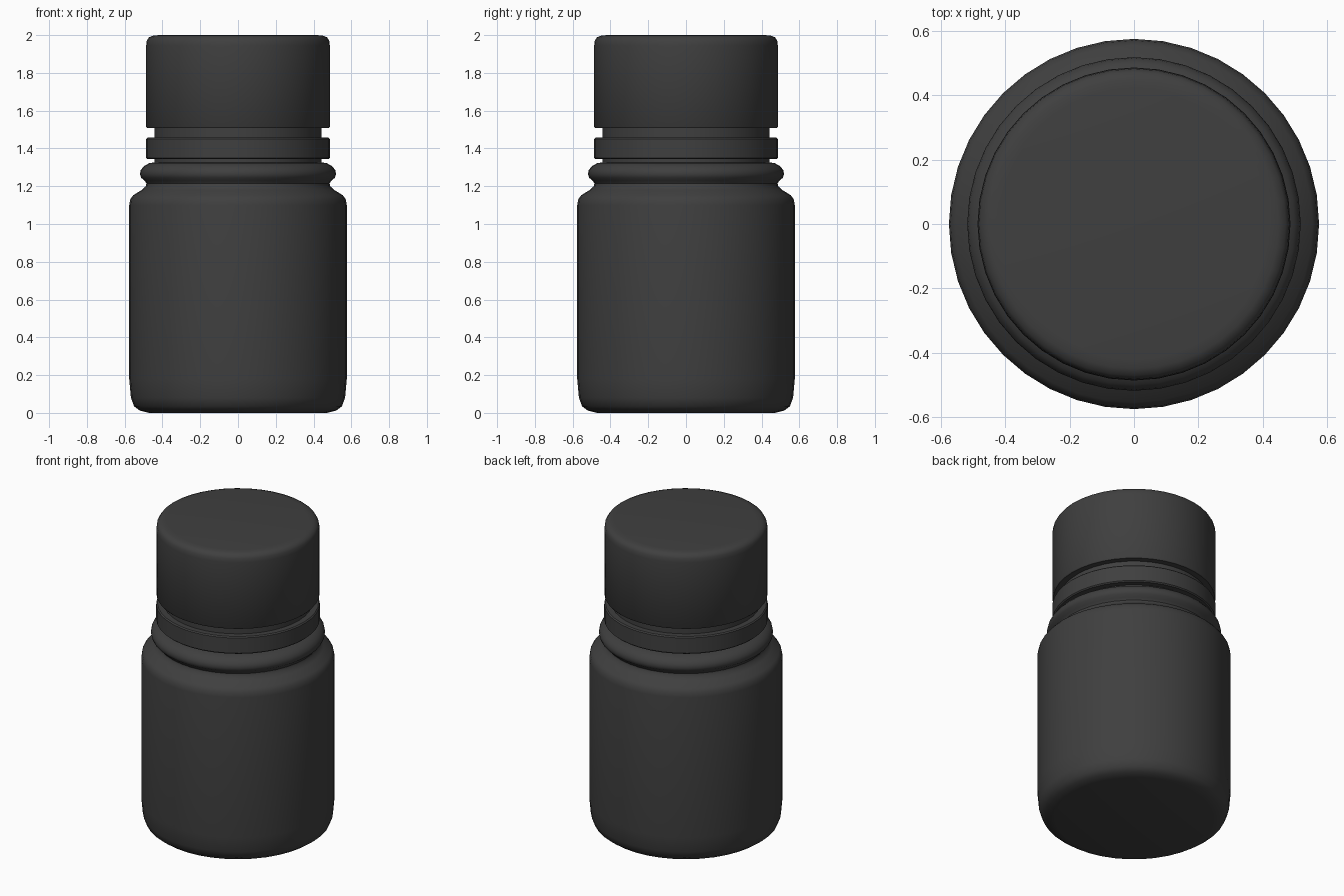
import bpy, bmesh, math

cube = bpy.data.objects.get("Cube")
if cube:
    bpy.data.objects.remove(cube, do_unlink=True)

SIDES = 40

plastic = bpy.data.materials.new("dark_grey_plastic")
plastic.use_nodes = True
colour = (0.05, 0.05, 0.05, 1)
plastic.diffuse_color = colour
shader = plastic.node_tree.nodes["Principled BSDF"]
shader.inputs["Base Color"].default_value = colour
shader.inputs["Roughness"].default_value = 0.6


def lathe(name, profile):
    """Spin a (radius, height) profile, listed bottom to top, and cap both ends."""
    bm = bmesh.new()
    rings = []
    for r, z in profile:
        rings.append([bm.verts.new((r * math.cos(a), r * math.sin(a), z))
                      for a in (math.tau * i / SIDES for i in range(SIDES))])
    for low, high in zip(rings, rings[1:]):
        for i in range(SIDES):
            j = (i + 1) % SIDES
            bm.faces.new((low[i], low[j], high[j], high[i]))
    bm.faces.new(rings[0][::-1])
    bm.faces.new(rings[-1])
    mesh = bpy.data.meshes.new(name)
    bm.to_mesh(mesh)
    bm.free()
    mesh.materials.append(plastic)
    obj = bpy.data.objects.new(name, mesh)
    bpy.context.collection.objects.link(obj)
    bpy.ops.object.select_all(action="DESELECT")
    obj.select_set(True)
    bpy.context.view_layer.objects.active = obj
    bpy.ops.object.shade_smooth_by_angle(angle=math.radians(40))
    return obj


# Bottle body with rounded base, sloped shoulder, groove, neck bead and neck
lathe("bottle", [
    (0.47, 0), (0.52, 0.012), (0.55, 0.035), (0.567, 0.08), (0.576, 0.18),
    (0.576, 1.10), (0.571, 1.13), (0.555, 1.152), (0.51, 1.18), (0.488, 1.20),
    (0.485, 1.215), (0.495, 1.23), (0.513, 1.245), (0.519, 1.265),
    (0.515, 1.285), (0.50, 1.305), (0.47, 1.322), (0.443, 1.326), (0.443, 1.75)])

# Tamper ring under the cap
lathe("tamper_ring", [(0.44, 1.343), (0.48, 1.343), (0.487, 1.35),
                      (0.487, 1.45), (0.48, 1.457), (0.44, 1.457)])

# Screw cap with a softly rounded rim
lathe("cap", [(0.44, 1.507), (0.48, 1.507), (0.486, 1.515), (0.486, 1.945),
              (0.483, 1.97), (0.472, 1.988), (0.45, 1.997), (0.42, 2.0)])
